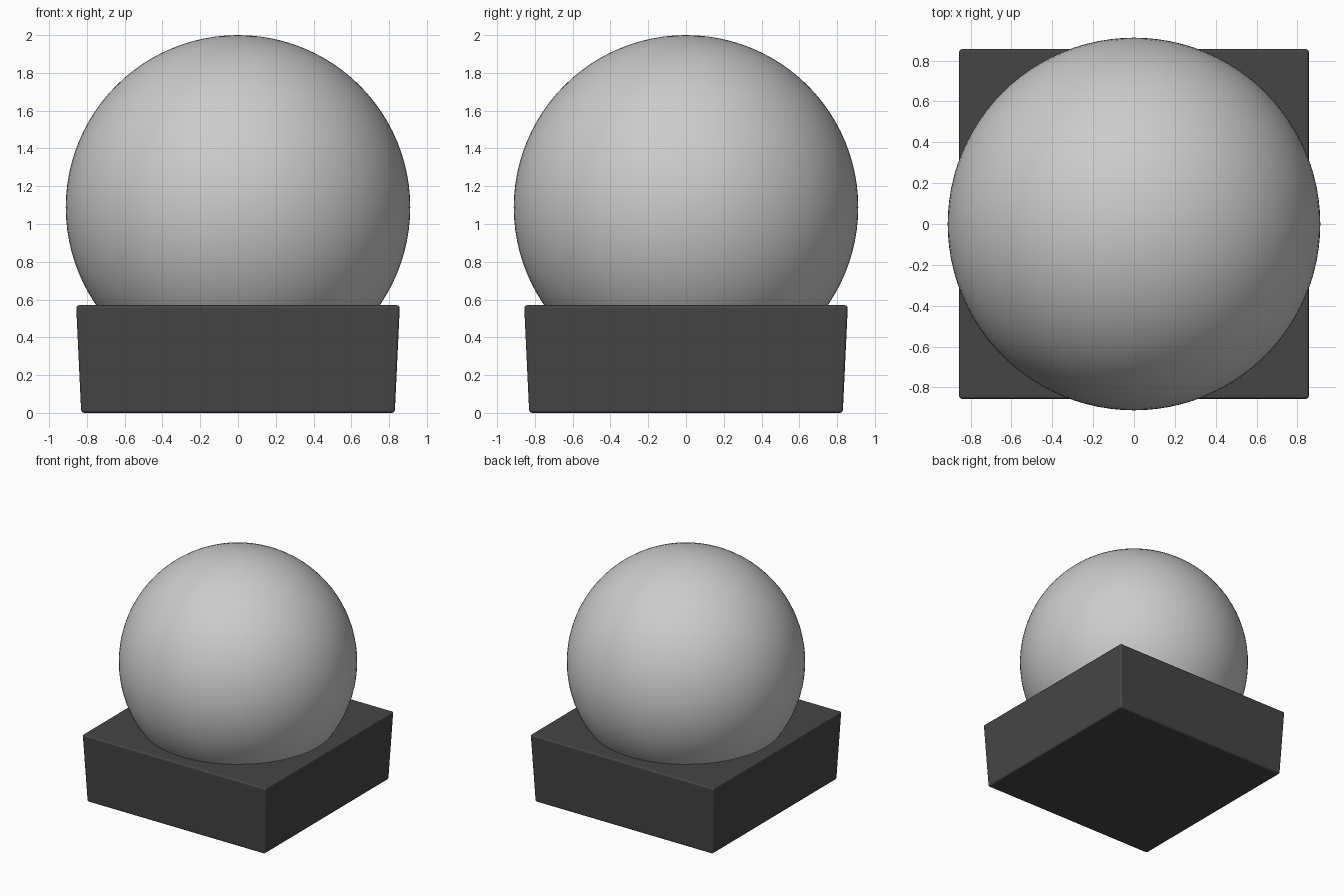
import bpy
import bmesh

if "Cube" in bpy.data.objects:
    bpy.data.objects.remove(bpy.data.objects["Cube"])

# Tapered square base, slightly wider at the top
BOTTOM, TOP, HEIGHT = 0.83, 0.857, 0.57
bm = bmesh.new()
bmesh.ops.create_cube(bm, size=2)
for v in bm.verts:
    half = TOP if v.co.z > 0 else BOTTOM
    v.co.x *= half
    v.co.y *= half
    v.co.z = HEIGHT if v.co.z > 0 else 0.0
mesh = bpy.data.meshes.new("base")
bm.to_mesh(mesh)
bm.free()
base = bpy.data.objects.new("base", mesh)
bpy.context.collection.objects.link(base)

# Small rounded edges on the base
bevel = base.modifiers.new("rounded_edges", 'BEVEL')
bevel.width = 0.015
bevel.segments = 3
bevel.limit_method = 'ANGLE'
for p in mesh.polygons:
    p.use_smooth = True
bevel.harden_normals = True

dark = bpy.data.materials.new("dark_grey")
dark.diffuse_color = (0.06, 0.06, 0.06, 1)
dark.use_nodes = True
dark.node_tree.nodes["Principled BSDF"].inputs["Base Color"].default_value = dark.diffuse_color
mesh.materials.append(dark)

# Globe sunk into the base
RADIUS = 0.912
bpy.ops.mesh.primitive_uv_sphere_add(segments=96, ring_count=48, radius=RADIUS,
                                     location=(0, 0, 2 - RADIUS))
globe = bpy.context.object
globe.name = "globe"
bpy.ops.object.shade_smooth()
